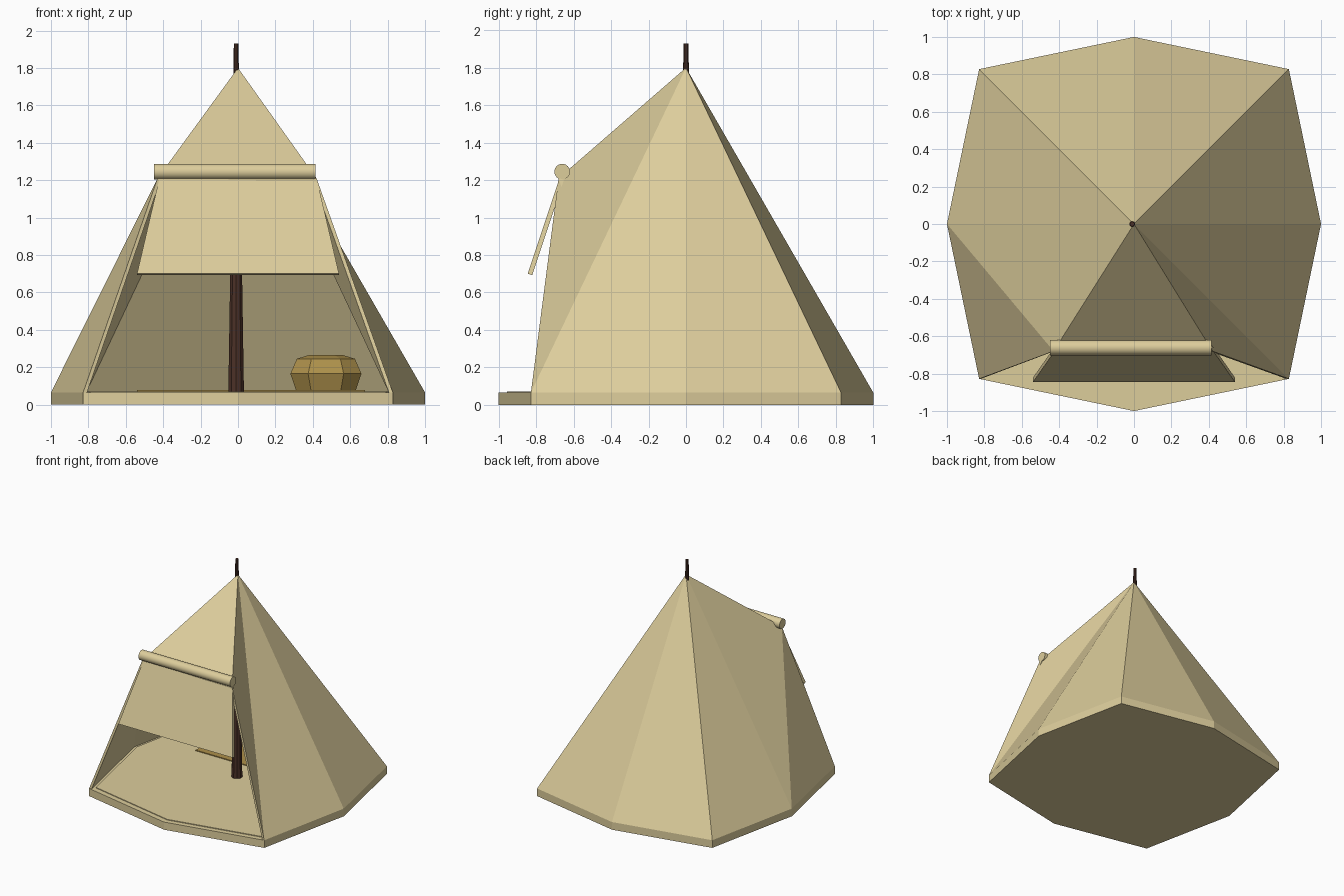
import bpy, bmesh
from math import pi

if "Cube" in bpy.data.objects:
    bpy.data.objects.remove(bpy.data.objects["Cube"])


def material(name, rgb):
    m = bpy.data.materials.new(name)
    m.diffuse_color = (*rgb, 1)
    m.use_nodes = True
    m.node_tree.nodes["Principled BSDF"].inputs["Base Color"].default_value = m.diffuse_color
    return m


CANVAS = material("canvas", (0.72, 0.61, 0.33))
WOOD = material("dark_wood", (0.07, 0.03, 0.02))
CLOTH = material("gold_cloth", (0.42, 0.28, 0.07))


def mesh_object(name, verts, faces, mat):
    me = bpy.data.meshes.new(name)
    me.from_pydata(verts, [], faces)
    bm = bmesh.new()
    bm.from_mesh(me)
    bmesh.ops.recalc_face_normals(bm, faces=bm.faces)
    bm.to_mesh(me)
    bm.free()
    ob = bpy.data.objects.new(name, me)
    bpy.context.collection.objects.link(ob)
    me.materials.append(mat)
    return ob


def thicken(ob, t):
    mod = ob.modifiers.new("thickness", 'SOLIDIFY')
    mod.thickness = t
    mod.offset = -1


def prism(name, outline, z0, z1, mat):
    n = len(outline)
    verts = [(x, y, z) for z in (z0, z1) for x, y in outline]
    faces = [tuple(range(n)), tuple(range(n, 2 * n))]
    faces += [(i, (i + 1) % n, n + (i + 1) % n, n + i) for i in range(n)]
    return mesh_object(name, verts, faces, mat)


def smooth(ob):
    bpy.ops.object.select_all(action='DESELECT')
    ob.select_set(True)
    bpy.context.view_layer.objects.active = ob
    bpy.ops.object.shade_smooth_by_angle(angle=0.6)


# eight-sided footprint, starting at the front point
C = 0.828
ring = [(0, -1), (C, -C), (1, 0), (C, C), (0, 1), (-C, C), (-1, 0), (-C, -C)]

# base slab and the slightly raised groundsheet
prism("base_slab", ring, 0, 0.065, CANVAS)
prism("groundsheet", [(x * 0.955, y * 0.955) for x, y in ring], 0.06, 0.071, CANVAS)

# canvas shell: fan to the apex, with an open doorway at the front
verts = [(x, y, 0.065) for x, y in ring[1:]]
verts += [(0, 0, 1.8), (0.42, -0.68, 1.21), (-0.43, -0.68, 1.21)]
faces = [(i, i + 1, 7) for i in range(5)]
faces += [(0, 7, 8), (8, 7, 9), (5, 9, 7), (5, 6, 9)]
thicken(mesh_object("tent_canvas", verts, faces, CANVAS), 0.02)

# door flap hanging outward from the roll
flap_profile = [(0.42, -0.675, 1.21), (0.463, -0.735, 1.03), (0.54, -0.845, 0.70)]
verts = [(s * w, y, z) for w, y, z in flap_profile for s in (-1, 1)]
flap = mesh_object("door_flap", verts, [(0, 1, 3, 2), (2, 3, 5, 4)], CANVAS)
for p in flap.data.polygons:
    if p.normal.y > 0:
        flap.data.flip_normals()
        break
thicken(flap, 0.025)

# rolled canvas above the door
bpy.ops.mesh.primitive_cylinder_add(vertices=16, radius=0.042, depth=0.865,
                                    location=(-0.017, -0.661, 1.245), rotation=(0, pi / 2, 0))
roll = bpy.context.object
roll.name = "door_roll"
roll.data.materials.append(CANVAS)
smooth(roll)

# tapered centre pole
bpy.ops.mesh.primitive_cone_add(vertices=10, radius1=0.044, radius2=0.013, depth=1.87,
                                location=(-0.01, 0, 0.995))
pole = bpy.context.object
pole.name = "centre_pole"
pole.data.materials.append(WOOD)
smooth(pole)

# thin sleeping mat
prism("sleeping_mat", [(-0.54, 0.2), (0.68, 0.2), (0.68, 0.6), (-0.54, 0.6)],
      0.07, 0.078, CLOTH)

# low-poly pillow: stacked eight-sided rings
levels = [(0.16, 0.13, 0.078), (0.19, 0.16, 0.165), (0.155, 0.13, 0.245), (0.09, 0.07, 0.265)]
shape = [(1, -0.45), (1, 0.45), (0.5, 1), (-0.5, 1), (-1, 0.45), (-1, -0.45), (-0.5, -1), (0.5, -1)]
verts = [(0.47 + x * a, 0.4 + y * b, z) for a, b, z in levels for x, y in shape]
faces = [(8 * k + i, 8 * k + (i + 1) % 8, 8 * k + 8 + (i + 1) % 8, 8 * k + 8 + i)
         for k in range(3) for i in range(8)]
faces += [tuple(range(8)), tuple(range(24, 32))]
mesh_object("pillow", verts, faces, CLOTH)
